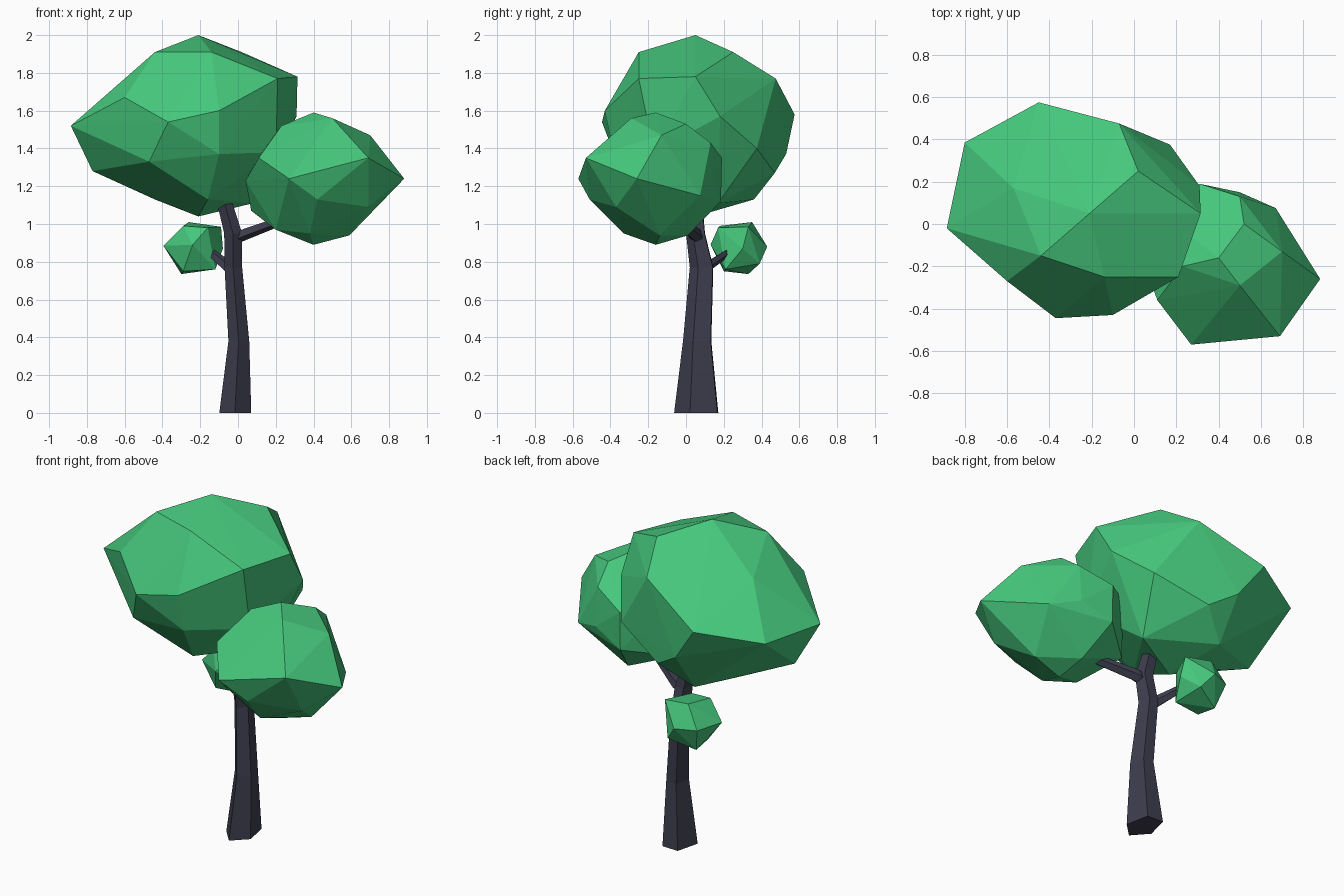
import bpy, bmesh, math


def material(name, rgb):
    m = bpy.data.materials.new(name)
    m.diffuse_color = (*rgb, 1)
    return m


LEAF = material("leaf_green", (0.06, 0.57, 0.2))
BARK = material("bark_dark", (0.047, 0.047, 0.077))


def finish(bm, name, mat):
    bmesh.ops.recalc_face_normals(bm, faces=bm.faces)
    me = bpy.data.meshes.new(name)
    bm.to_mesh(me)
    bm.free()
    me.materials.append(mat)
    ob = bpy.data.objects.new(name, me)
    bpy.context.collection.objects.link(ob)
    return ob


def clump(name, points):
    """Faceted foliage: convex skin around a few corner points."""
    bm = bmesh.new()
    for p in points:
        bm.verts.new(p)
    bmesh.ops.convex_hull(bm, input=bm.verts)
    bmesh.ops.delete(bm, geom=[v for v in bm.verts if not v.link_faces], context='VERTS')
    return finish(bm, name, LEAF)


def limb(name, path, sides=5, axis='Z'):
    """Tapered limb; path rows are x, y, z, half width, half depth."""
    bm = bmesh.new()
    rings = []
    for x, y, z, a, b in path:
        ring = []
        for i in range(sides):
            t = math.radians(-92) + i * math.tau / sides
            u, v = a * math.cos(t), b * math.sin(t)
            off = {'Z': (u, v, 0), 'X': (0, u, v), 'Y': (u, 0, v)}[axis]
            ring.append(bm.verts.new((x + off[0], y + off[1], z + off[2])))
        rings.append(ring)
    for r0, r1 in zip(rings, rings[1:]):
        for i in range(sides):
            j = (i + 1) % sides
            bm.faces.new((r0[i], r0[j], r1[j], r1[i]))
    bm.faces.new(rings[0][::-1])
    bm.faces.new(rings[-1])
    return finish(bm, name, BARK)


# trunk and side branches
limb("trunk", [(-0.0135, 0.065, 0, 0.089, 0.128), (0.005, 0.066, 0.38, 0.058, 0.082),
               (-0.024, 0.088, 0.77, 0.049, 0.068), (-0.025, 0.055, 0.95, 0.05, 0.055),
               (-0.075, 0.05, 1.13, 0.042, 0.042)])
limb("right_branch", [(-0.02, 0.06, 0.925, 0.035, 0.035), (0.03, 0.05, 0.945, 0.038, 0.035),
                      (0.3, -0.09, 1.045, 0.028, 0.025)], axis='X')
limb("left_branch", [(-0.035, 0.09, 0.76, 0.035, 0.035),
                     (-0.16, 0.24, 0.86, 0.02, 0.022)], axis='Y')

# large crown
clump("main_crown", [
    (-0.21, 0.05, 2.0), (0.02, 0.25, 1.91), (-0.14, -0.25, 1.91), (-0.44, -0.15, 1.91),
    (0.315, 0.05, 1.78), (0.21, -0.25, 1.77), (-0.57, 0.17, 1.78), (-0.07, 0.475, 1.77),
    (-0.885, -0.02, 1.52), (-0.60, -0.27, 1.67), (-0.80, 0.385, 1.53), (-0.45, 0.575, 1.58),
    (-0.37, -0.445, 1.54), (-0.10, -0.43, 1.60), (-0.47, -0.33, 1.33), (-0.10, -0.38, 1.37),
    (0.31, 0.18, 1.57), (0.17, 0.375, 1.40), (0.20, -0.17, 1.38), (-0.30, 0.53, 1.37),
    (-0.14, 0.47, 1.27), (-0.77, 0.06, 1.28), (-0.44, 0.10, 1.13), (-0.31, 0.36, 1.13),
    (-0.16, -0.2, 1.13), (0.08, 0.17, 1.11), (-0.21, 0.05, 1.04)])

# lower right crown
clump("right_crown", [
    (0.40, -0.16, 1.59), (0.50, -0.29, 1.56), (0.23, -0.2, 1.52), (0.52, 0.0, 1.53),
    (0.70, -0.13, 1.47), (0.69, -0.53, 1.35), (0.11, -0.36, 1.35), (0.50, 0.13, 1.43),
    (0.31, 0.19, 1.35), (0.12, 0.05, 1.38), (0.88, -0.26, 1.24), (0.27, -0.57, 1.24),
    (0.04, -0.16, 1.23), (0.31, 0.185, 1.12), (0.07, -0.02, 1.07), (0.42, -0.51, 1.13),
    (0.69, -0.37, 1.09), (0.67, 0.075, 1.15), (0.50, 0.15, 1.2), (0.59, -0.14, 0.94),
    (0.38, -0.33, 0.95), (0.20, -0.25, 0.97), (0.38, 0.01, 0.94), (0.40, -0.16, 0.89)])

# small leaf tuft on the left branch
clump("small_tuft", [
    (-0.24, 0.13, 0.89), (-0.395, 0.22, 0.885), (-0.29, 0.18, 0.99), (-0.16, 0.17, 0.98),
    (-0.12, 0.21, 0.76), (-0.29, 0.2, 0.75), (-0.26, 0.35, 1.01), (-0.09, 0.33, 0.985),
    (-0.08, 0.3, 0.87), (-0.15, 0.39, 0.79), (-0.30, 0.33, 0.735), (-0.34, 0.38, 0.88),
    (-0.22, 0.43, 0.88)])
